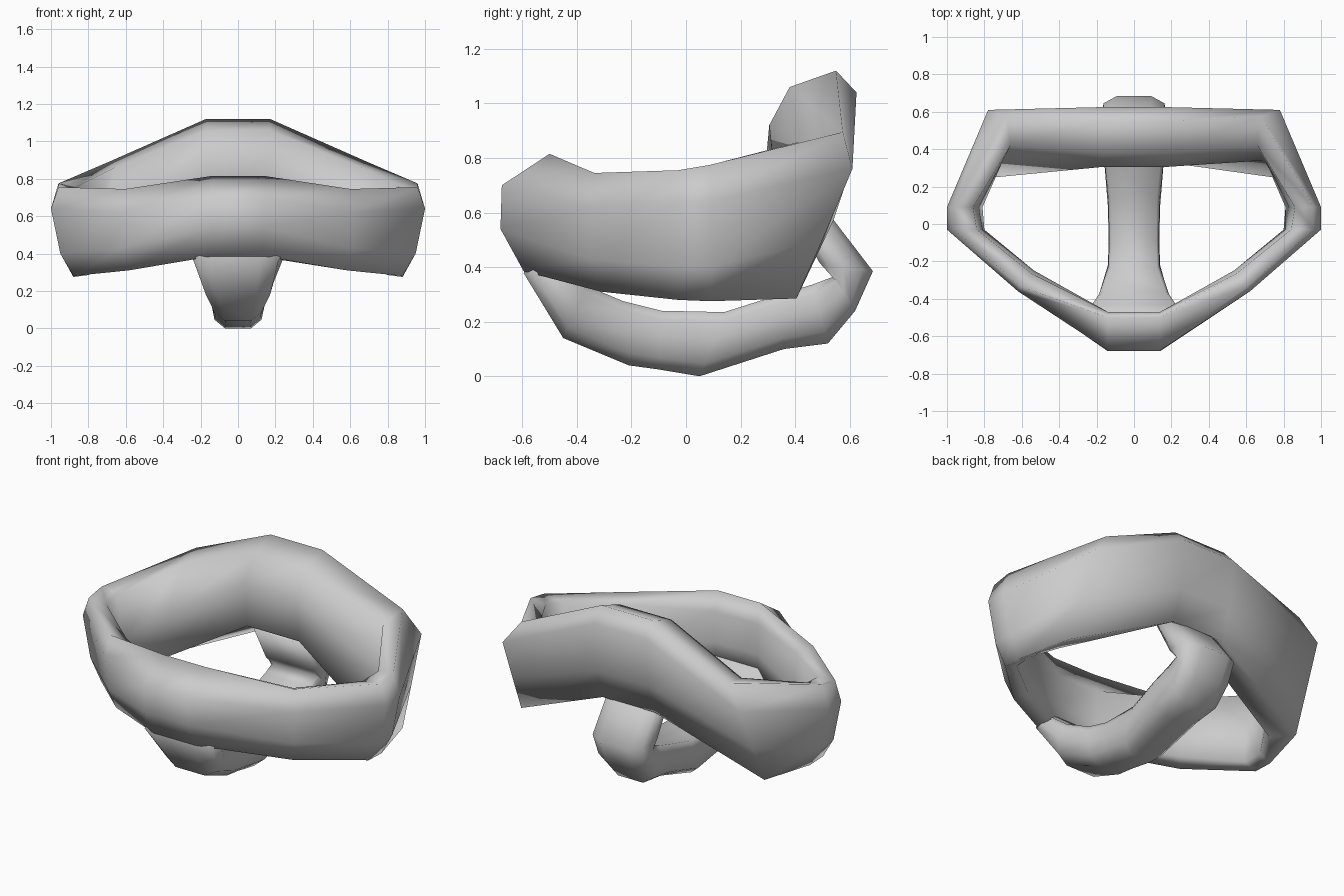
import bpy, bmesh

if "Cube" in bpy.data.objects:
    bpy.data.objects.remove(bpy.data.objects["Cube"])


def loft(name, rings, closed):
    """Skin a list of equal-sized closed cross-sections into one smooth mesh."""
    bm = bmesh.new()
    vs = [[bm.verts.new(p) for p in r] for r in rings]
    n, m = len(vs), len(vs[0])
    for i in range(n if closed else n - 1):
        a, b = vs[i], vs[(i + 1) % n]
        for j in range(m):
            k = (j + 1) % m
            bm.faces.new((a[j], a[k], b[k], b[j]))
    if not closed:
        bm.faces.new(vs[0])
        bm.faces.new(vs[-1])
    bmesh.ops.recalc_face_normals(bm, faces=bm.faces)
    for f in bm.faces:
        f.smooth = True
    mesh = bpy.data.meshes.new(name)
    bm.to_mesh(mesh)
    bm.free()
    ob = bpy.data.objects.new(name, mesh)
    bpy.context.collection.objects.link(ob)
    return ob


def station(anchor, inward, section):
    """Section points are (inset from the outer anchor, height)."""
    return [(anchor[0] + inward[0] * d, anchor[1] + inward[1] * d, z) for d, z in section]


# Waistband: right half from front to back, each section runs outer bottom, top, inner bottom
front = station((0.14, -0.68), (0, 1),
                [(.085, .385), (0, .54), (.005, .70), (.18, .815), (.21, .70), (.21, .52), (.2, .38)])
front_side = station((0.62, -0.36), (-0.6, 0.8),
                     [(.06, .31), (.01, .43), (0, .62), (.03, .745), (.12, .71), (.14, .5), (.14, .34)])
side_a = station((1, -0.03), (-1, 0),
                 [(.12, .28), (.05, .4), (0, .64), (.04, .755), (.16, .74), (.19, .5), (.2, .31)])
side_b = station((1, 0.09), (-1, 0),
                 [(.12, .275), (.05, .4), (0, .64), (.04, .775), (.14, .76), (.17, .5), (.19, .31)])
# The back corner leans: its top is tucked in, its bottom swings forward
corner = [(.80, .405, .285), (.79, .50, .5), (.78, .61, .76), (.68, .575, .895),
          (.66, .42, .86), (.70, .34, .6), (.74, .25, .32)]
back = station((0.17, 0.63), (0, -1),
               [(.09, .57), (.03, .75), (.005, 1.04), (.08, 1.12), (.25, 1.06), (.325, .92), (.30, .66)])
right = [front, front_side, side_a, side_b, corner, back]
left = [[(-x, y, z) for x, y, z in r] for r in reversed(right)]
loft("waistband", right + left, True)

# Under strap: outer (y, z), inner (y, z), half width, from front to back
strap_path = [
    ((-.575, .44), (-.48, .44), .16),
    ((-.595, .378), (-.43, .385), .245),
    ((-.45, .14), (-.36, .33), .19),
    ((-.21, .04), (-.23, .275), .14),
    ((-.10, .025), (-.09, .24), .135),
    ((.05, 0), (.14, .235), .14),
    ((.36, .10), (.33, .295), .16),
    ((.52, .12), (.46, .335), .165),
    ((.62, .24), (.54, .365), .17),
    ((.685, .385), (.49, .415), .18),
    ((.52, .60), (.38, .62), .18),
]
half = [(.5, 0), (.9, .2), (1, .55), (.98, .85), (.88, 1)]
outline = half + [(-s, t) for s, t in reversed(half)]
rings = [[(w * s, o[0] + (i[0] - o[0]) * t, o[1] + (i[1] - o[1]) * t) for s, t in outline]
         for o, i, w in strap_path]
loft("under_strap", rings, False)
